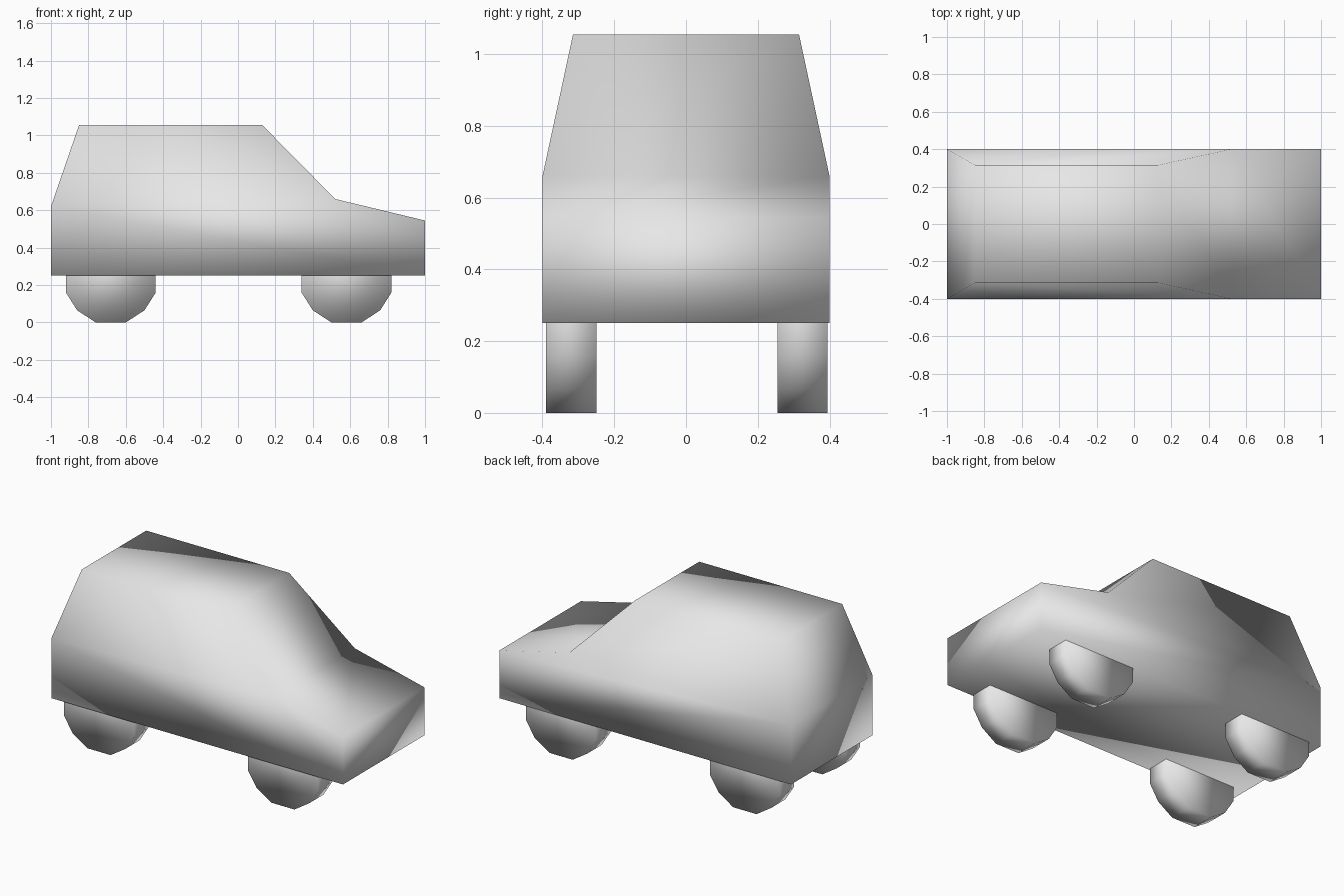
import bpy
import bmesh

if "Cube" in bpy.data.objects:
    bpy.data.objects.remove(bpy.data.objects["Cube"])

paint = bpy.data.materials.new("plain_grey")
paint.diffuse_color = (0.8, 0.8, 0.8, 1.0)
paint.use_nodes = True
paint.node_tree.nodes["Principled BSDF"].inputs["Base Color"].default_value = paint.diffuse_color


def finish(name, bm):
    """Turn a bmesh into a fully smooth-shaded object."""
    bmesh.ops.recalc_face_normals(bm, faces=bm.faces)
    mesh = bpy.data.meshes.new(name)
    bm.to_mesh(mesh)
    bm.free()
    mesh.materials.append(paint)
    for poly in mesh.polygons:
        poly.use_smooth = True
    obj = bpy.data.objects.new(name, mesh)
    bpy.context.collection.objects.link(obj)
    return obj


def loft(bm, near, far):
    """Join two matching rings of points with quads."""
    a = [bm.verts.new(p) for p in near]
    b = [bm.verts.new(p) for p in far]
    n = len(a)
    for i in range(n):
        j = (i + 1) % n
        bm.faces.new((a[i], a[j], b[j], b[i]))
    return a, b


# Body: side profile as (x, z, half width), with a cabin tapering to the roof
profile = [
    (-1.0, 0.25, 0.40), (1.0, 0.25, 0.40),    # floor
    (1.0, 0.545, 0.40), (0.52, 0.66, 0.40),   # bonnet
    (0.13, 1.055, 0.315), (-0.85, 1.055, 0.315),  # roof
    (-1.0, 0.62, 0.40),                       # tail
]
bm = bmesh.new()
for ring in loft(bm, [(x, -w, z) for x, z, w in profile],
                 [(x, w, z) for x, z, w in profile]):
    bm.faces.new([ring[i] for i in (0, 1, 2, 3, 6)])  # lower side
    bm.faces.new([ring[i] for i in (3, 4, 5, 6)])     # cabin side
finish("body", bm)

# Wheels: twelve-sided discs tucked under the floor
quarter = [(0.08, -0.24), (0.18, -0.175), (0.24, -0.08)]
half = quarter + [(x, -z) for x, z in reversed(quarter)]
outline = half + [(-x, z) for x, z in reversed(half)]
for end, cx in (("rear", -0.68), ("front", 0.58)):
    for side, y0 in (("right", -0.39), ("left", 0.255)):
        bm = bmesh.new()
        for ring in loft(bm, [(cx + x, y0, 0.24 + z) for x, z in outline],
                         [(cx + x, y0 + 0.14, 0.24 + z) for x, z in outline]):
            bm.faces.new(ring)
        finish(f"{end}_{side}_wheel", bm)
